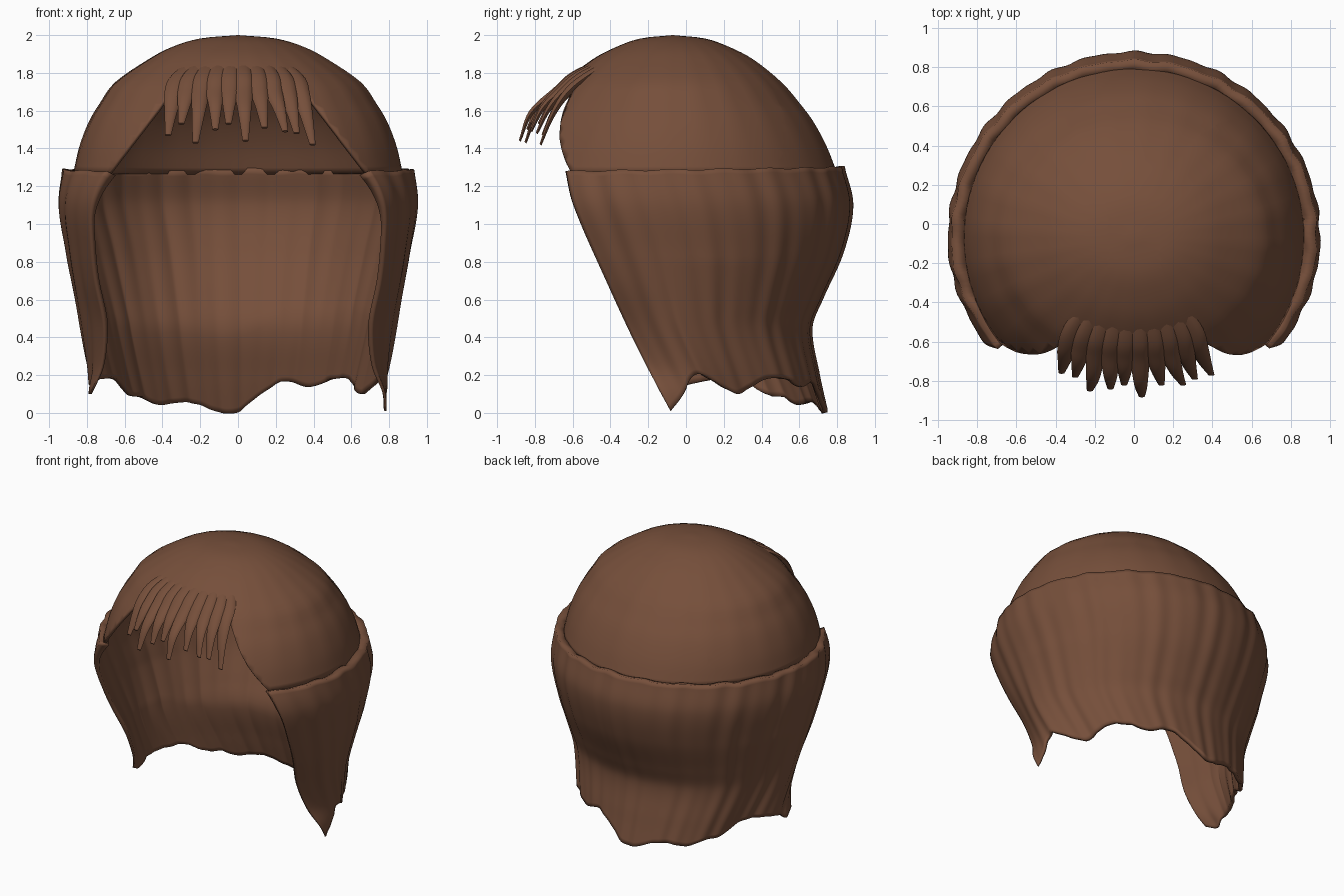
import bpy, bmesh, math
from mathutils import Vector

old = bpy.data.objects.get("Cube")
if old:
    bpy.data.objects.remove(old, do_unlink=True)

brown = bpy.data.materials.new("hair_brown")
brown.use_nodes = True
COLOR = (0.18, 0.078, 0.043, 1)
brown.diffuse_color = COLOR
brown.node_tree.nodes["Principled BSDF"].inputs["Base Color"].default_value = COLOR
YC = -0.07  # centre of the head from front to back


def curve_at(points, t):
    """Smooth interpolation of rows (key, values...) sorted by rising key."""
    last = len(points) - 1
    t = min(max(t, points[0][0]), points[last][0])
    i = next(k for k in range(last) if t <= points[k + 1][0])
    a, b = points[i], points[i + 1]
    p, n = points[max(i - 1, 0)], points[min(i + 2, last)]
    h = b[0] - a[0]
    u = (t - a[0]) / h
    out = []
    for k in range(1, len(a)):
        ma = (b[k] - p[k]) / (b[0] - p[0]) * h
        mb = (n[k] - a[k]) / (n[0] - a[0]) * h
        out.append((2*u**3 - 3*u*u + 1) * a[k] + (u**3 - 2*u*u + u) * ma
                   + (3*u*u - 2*u**3) * b[k] + (u**3 - u*u) * mb)
    return out


def bump(x, centre, width):
    return math.exp(-((x - centre) / width) ** 2)


def grid(bm, rows, wrap=False):
    verts = [[bm.verts.new(p) for p in row] for row in rows]
    for a, b in zip(verts, verts[1:]):
        n = len(a)
        for j in range(n if wrap else n - 1):
            k = (j + 1) % n
            bm.faces.new((a[j], a[k], b[k], b[j]))
    return verts


def face_outward(bm):
    bmesh.ops.recalc_face_normals(bm, faces=bm.faces)
    centre = Vector((0, YC, 0.7))
    if sum(f.normal.dot(f.calc_center_median() - centre) for f in bm.faces) < 0:
        bmesh.ops.reverse_faces(bm, faces=bm.faces)


def finish(name, bm, angle=50):
    mesh = bpy.data.meshes.new(name)
    bm.to_mesh(mesh)
    bm.free()
    obj = bpy.data.objects.new(name, mesh)
    bpy.context.collection.objects.link(obj)
    mesh.materials.append(brown)
    bpy.ops.object.select_all(action='DESELECT')
    bpy.context.view_layer.objects.active = obj
    obj.select_set(True)
    bpy.ops.object.shade_smooth_by_angle(angle=math.radians(angle))
    return obj


def thicken(obj, amount):
    mod = obj.modifiers.new("thickness", 'SOLIDIFY')
    mod.thickness = amount
    mod.offset = -1
    return mod


# Crown: lathed dome with a tapering opening above the face
DOME = [(0, 0, 0, 2), (1, .2, .17, 1.982), (2, .35, .3, 1.937), (3, .48, .43, 1.868),
        (4, .65, .575, 1.75), (5, .73, .67, 1.64), (6, .79, .745, 1.54),
        (7, .84, .815, 1.41), (8, .872, .87, 1.27)]
bm = bmesh.new()
rows = []
for i in range(1, 33):
    rx, ry, z = curve_at(DOME, i / 4)
    row = []
    for j in range(96):
        a = math.tau * j / 96
        f = 1 + 0.004 * math.sin(24 * a) * math.sin(math.pi * i / 32)
        row.append((rx * f * math.sin(a), YC + ry * f * math.cos(a), z))
    rows.append(row)
first = grid(bm, rows, wrap=True)[0]
top = bm.verts.new((0, YC, 2))
for j in range(96):
    bm.faces.new((top, first[(j + 1) % 96], first[j]))
SLOPE, BASE, BROW = 0.77, 0.685, 1.71
for co, no in (((BASE, 0, 1.27), (1, 0, SLOPE)), ((-BASE, 0, 1.27), (-1, 0, SLOPE)),
               ((0, 0, BROW), (0, 0, 1))):
    bmesh.ops.bisect_plane(bm, geom=bm.verts[:] + bm.edges[:] + bm.faces[:],
                           plane_co=co, plane_no=no)
opening = []
for f in bm.faces:
    c = f.calc_center_median()
    if c.y < YC and c.z < BROW and abs(c.x) < BASE - SLOPE * (c.z - 1.27):
        opening.append(f)
bmesh.ops.delete(bm, geom=opening, context='FACES')
face_outward(bm)
thicken(finish("crown", bm), 0.02)

# Long hair: wavy curtain round the sides and back with a ragged hem
SIDE = [(0, .79, .82), (.2, .82, .775), (.45, .85, .735), (.6, .87, .79),
        (.85, .91, .9), (1.1, .95, .95), (1.3, .93, .905)]
FRONT = [(0, -.075), (.3, -.235), (.65, -.4), (1.1, -.595), (1.3, -.64)]
TUCK = [(0, .01), (.1, .03), (.25, .11), (.45, .12), (.7, .06), (1, .03), (1.2, .03), (1.3, .06)]
HEM = [(-1, .14), (-.95, .1), (-.87, .15), (-.62, .18), (-.53, .1), (-.43, .08),
       (-.36, .045), (-.25, .06), (-.17, .05), (-.09, .01), (0, .01), (.08, .09),
       (.18, .17), (.3, .14), (.4, .18), (.5, .18), (.58, .14), (.66, .1), (.72, .14),
       (.8, .205), (.85, .18), (.92, .09), (1, .01)]
bm = bmesh.new()
rows = []
weights = []
for i in range(45):
    row = []
    for j in range(181):
        s = j / 90 - 1
        hem = curve_at(HEM, s)[0]
        rim = 1.305 - 0.025 * abs(s) + 0.004 * math.sin(47 * s)
        z = rim + (hem - rim) * i / 44
        rx, ry = curve_at(SIDE, z)
        y_edge = curve_at(FRONT, z)[0]
        a = s * math.acos(max(-1, min(1, (y_edge - YC) / ry)))
        wave = 0.004 * math.sin(58 * s + 1.5 * z) + 0.003 * math.sin(87 * s + 1)
        edge = max(0, abs(s) - 0.8) / 0.2
        crease = 0.08 * bump(abs(s), 0.64, 0.15) * max(0, 1 - z / 0.8)
        tuck = curve_at(TUCK, z)[0] * edge
        f = 1 + wave - crease
        row.append((rx * (f - tuck) * math.sin(a), YC + ry * f * math.cos(a), z))
        below_rim = min(1, i / 10)
        weights.append((1 - 0.6 * edge * below_rim) * (1 - 0.6 * max(0, i - 30) / 14))
    rows.append(row)
grid(bm, rows)
face_outward(bm)
long_hair = finish("long_hair", bm)
group = long_hair.vertex_groups.new(name="thickness")
for index, weight in enumerate(weights):
    group.add([index], weight, 'REPLACE')
thicken(long_hair, 0.065).vertex_group = "thickness"


# Fringe: flattened tapering locks that grow out of the crown and sweep forward
def crown_height(x, y):
    low, high = 0.0, 8.0
    for _ in range(24):
        mid = (low + high) / 2
        rx, ry, z = curve_at(DOME, mid)
        if mid == 0 or (x / rx) ** 2 + ((y - YC) / ry) ** 2 > 1:
            low = mid
        else:
            high = mid
    return z


LOCKS = [(-.34, -.37, -.76, 1.47), (-.27, -.3, -.78, 1.53), (-.195, -.225, -.85, 1.43),
         (-.12, -.12, -.84, 1.5), (-.045, -.05, -.82, 1.53), (.03, .04, -.88, 1.44),
         (.11, .14, -.82, 1.51), (.185, .25, -.82, 1.49), (.26, .31, -.79, 1.48),
         (.33, .395, -.77, 1.42)]
bm = bmesh.new()
for x, tip_x, tip_y, tip_z in LOCKS:
    brow = crown_height(x * 0.9, -0.58 + 0.5 * x * x)
    path = [(0, x * .6, -.36, crown_height(x * .6, -.36) - .04, .03),
            (1, x * .9, -.58 + .5 * x * x, brow - .012, .052),
            (2, x, -.685 + .5 * x * x, brow - .1, .05),
            (3, (x + tip_x) / 2, tip_y + .06, (brow - .1 + tip_z) / 2 + .015, .034),
            (4, tip_x, tip_y, tip_z, .016)]
    rows = []
    for i in range(25):
        px, py, pz, w = curve_at(path, i / 6)
        row = []
        for k in range(10):
            a = math.tau * k / 10
            d = 0.45 * w * math.sin(a)
            row.append((px + w * math.cos(a), py - 0.7 * d, pz + 0.7 * d))
        rows.append(row)
    rings = grid(bm, rows, wrap=True)
    bm.faces.new(rings[0])
    bm.faces.new(rings[-1])
bmesh.ops.recalc_face_normals(bm, faces=bm.faces)
finish("fringe", bm)
